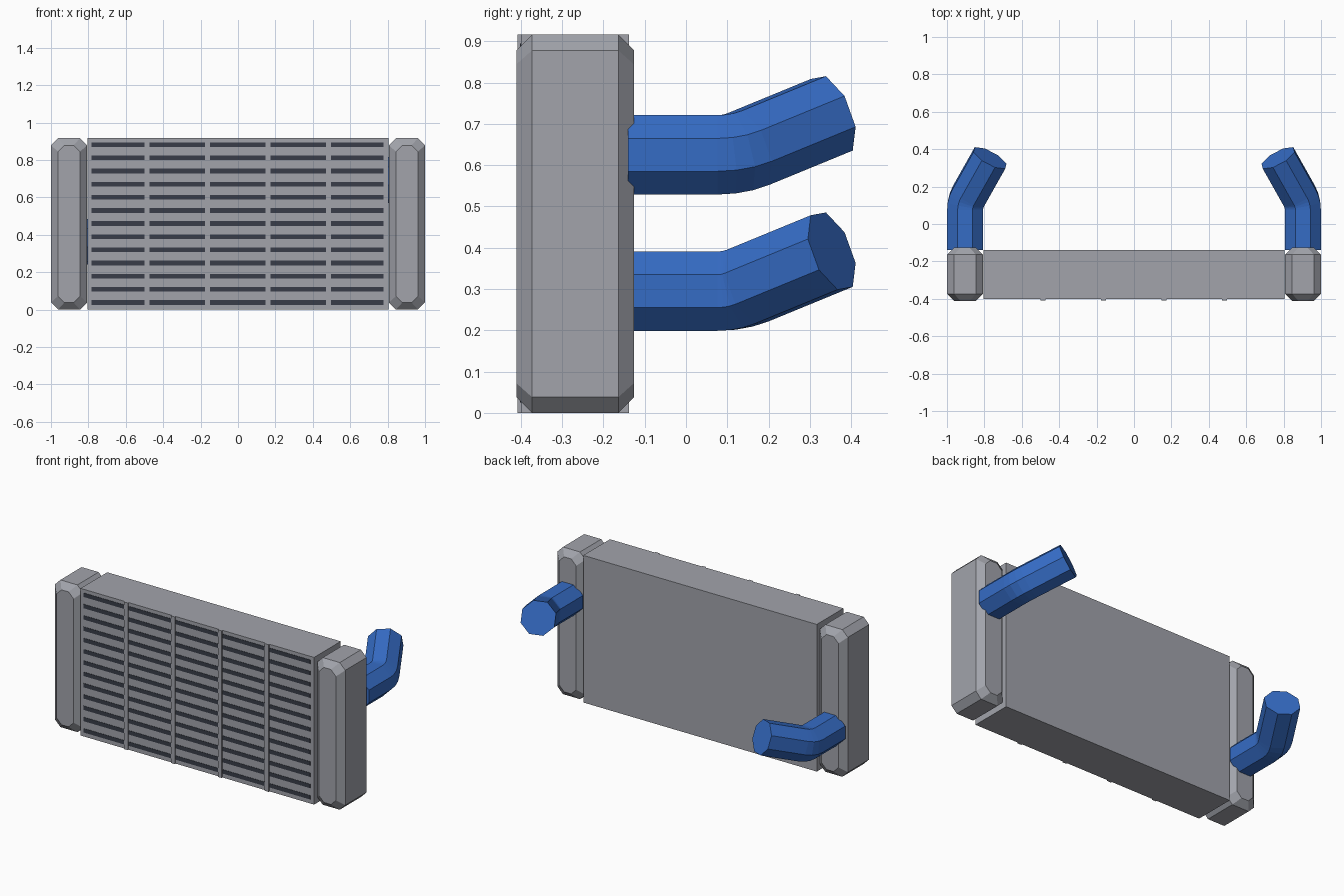
import bpy, bmesh, math
from mathutils import Vector

if "Cube" in bpy.data.objects:
    bpy.data.objects.remove(bpy.data.objects["Cube"])


def material(name, rgb):
    m = bpy.data.materials.new(name)
    m.diffuse_color = (*rgb, 1)
    m.use_nodes = True
    m.node_tree.nodes["Principled BSDF"].inputs["Base Color"].default_value = m.diffuse_color
    return m


GREY = material("metal_grey", (0.36, 0.37, 0.41))
DARK = material("slot_dark", (0.040, 0.046, 0.065))
BLUE = material("hose_blue", (0.036, 0.15, 0.56))


def finish(name, bm, mat):
    bmesh.ops.recalc_face_normals(bm, faces=bm.faces[:])
    me = bpy.data.meshes.new(name)
    bm.to_mesh(me)
    bm.free()
    me.materials.append(mat)
    ob = bpy.data.objects.new(name, me)
    bpy.context.collection.objects.link(ob)
    return ob


def add_box(bm, x0, x1, y0, y1, z0, z1):
    vs = bmesh.ops.create_cube(bm, size=1)["verts"]
    for v in vs:
        v.co = Vector(((x0 + x1) / 2 + v.co.x * (x1 - x0),
                       (y0 + y1) / 2 + v.co.y * (y1 - y0),
                       (z0 + z1) / 2 + v.co.z * (z1 - z0)))


def loft(bm, loops):
    """Skin closed rings of points and cap both ends."""
    rings = [[bm.verts.new(p) for p in loop] for loop in loops]
    for a, b in zip(rings, rings[1:]):
        n = len(a)
        for i in range(n):
            bm.faces.new((a[i], a[(i + 1) % n], b[(i + 1) % n], b[i]))
    bm.faces.new(rings[0])
    bm.faces.new(rings[-1])


TOP = 0.916
FRONT = -0.400

# Core block
bm = bmesh.new()
add_box(bm, -0.804, 0.804, FRONT, -0.138, 0, TOP)
finish("core", bm, GREY)

# Dark slots: 13 rows in 5 columns, split by the ribs
ribs = [-0.486, -0.163, 0.160, 0.483]
edges = [-0.796] + ribs + [0.792]
bm = bmesh.new()
for row in range(13):
    z = 0.038 + row * 0.0703
    for a, b in zip(edges, edges[1:]):
        add_box(bm, a + 0.0135, b - 0.0135, FRONT - 0.002, FRONT + 0.002,
                z - 0.0125, z + 0.0125)
finish("slots", bm, DARK)

# Vertical ribs
bm = bmesh.new()
for x in ribs:
    add_box(bm, x - 0.0135, x + 0.0135, FRONT - 0.008, FRONT + 0.002, 0, TOP)
finish("ribs", bm, GREY)


# End tanks: octagonal outline with chamfered front and back
def octagon(cx, y, hx, hz, cut):
    pts = [(hx, hz - cut), (hx - cut, hz), (cut - hx, hz), (-hx, hz - cut),
           (-hx, cut - hz), (cut - hx, -hz), (hx - cut, -hz), (hx, cut - hz)]
    return [(cx + px, y, TOP / 2 + pz) for px, pz in pts]


# Hose: octagonal tube with a filleted bend, ring frame carried along the path
def hose_rings(side, z):
    corner = Vector((side * 0.903, 0.117, z))
    end = Vector((side * 0.77, 0.353, z + 0.097))
    y_axis = Vector((0, 1, 0))
    d = (end - corner).normalized()
    angle = y_axis.angle(d)
    turn = y_axis.cross(d).normalized()
    bend_r = 0.13
    t = bend_r * math.tan(angle / 2)
    inward = (d - y_axis * d.dot(y_axis)).normalized()
    start = corner - y_axis * t
    path = [(Vector((corner.x, -0.14, z)), 0)]
    for i in range(4):
        a = angle * i / 3
        path.append((start + y_axis * bend_r * math.sin(a)
                     + inward * bend_r * (1 - math.cos(a)), a))
    path.append((end, angle))
    from mathutils import Matrix
    rings = []
    for p, a in path:
        rot = Matrix.Rotation(a, 3, turn)
        rings.append([p + rot @ Vector((math.cos(k), 0, math.sin(k))) * 0.104
                      for k in (math.pi / 8 + j * math.pi / 4 for j in range(8))])
    return rings


for side, label, hose_z in ((1, "right", 0.625), (-1, "left", 0.295)):
    bm = bmesh.new()
    cx, hx, hz, c = side * 0.9035, 0.0965, TOP / 2, 0.038
    loft(bm, [octagon(cx, -0.411, hx - c, hz - c, 0.034),
              octagon(cx, -0.373, hx, hz, c),
              octagon(cx, -0.164, hx, hz, c),
              octagon(cx, -0.126, hx - c, hz - c, 0.034)])
    finish(label + "_tank", bm, GREY)
    bm = bmesh.new()
    loft(bm, hose_rings(side, hose_z))
    finish(label + "_hose", bm, BLUE)
